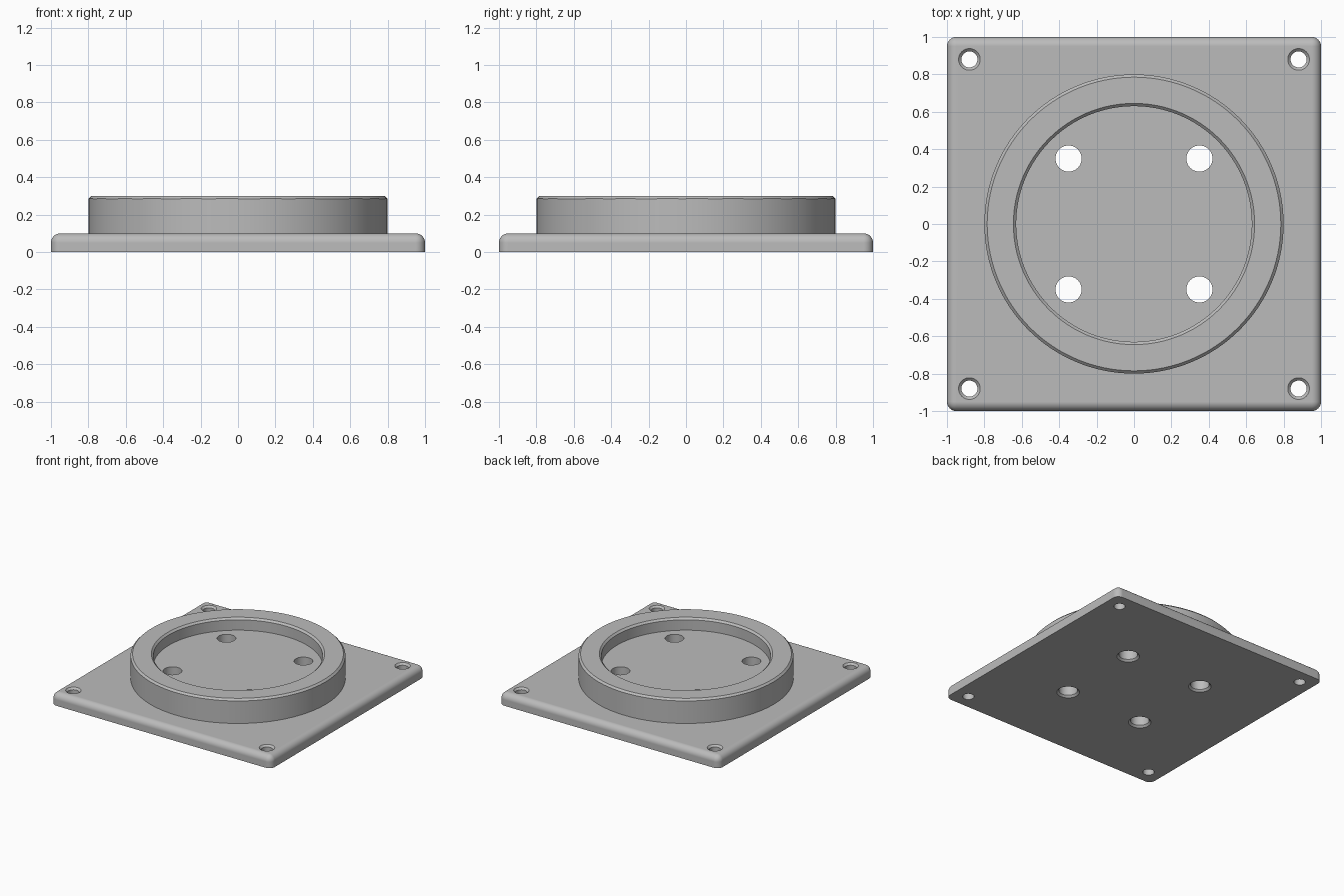
import bpy, bmesh, math

cube = bpy.data.objects.get("Cube")
if cube:
    bpy.data.objects.remove(cube, do_unlink=True)

metal = bpy.data.materials.new("plain grey metal")
metal.use_nodes = True
GREY = (0.5, 0.5, 0.5, 1)
metal.diffuse_color = GREY
metal.node_tree.nodes["Principled BSDF"].inputs["Base Color"].default_value = GREY


def make_object(name, bm):
    bmesh.ops.recalc_face_normals(bm, faces=bm.faces)
    mesh = bpy.data.meshes.new(name)
    bm.to_mesh(mesh)
    bm.free()
    mesh.materials.append(metal)
    obj = bpy.data.objects.new(name, mesh)
    bpy.context.collection.objects.link(obj)
    return obj


def lathe(name, profile, steps, centre=(0, 0)):
    """Spin an (r, z) profile that starts and ends on the axis into a solid."""
    bm = bmesh.new()
    verts = [bm.verts.new((r, 0, z)) for r, z in profile]
    edges = [bm.edges.new(pair) for pair in zip(verts, verts[1:])]
    bmesh.ops.spin(bm, geom=verts + edges, cent=(0, 0, 0), axis=(0, 0, 1),
                   angle=math.tau, steps=steps, use_duplicate=False)
    bmesh.ops.remove_doubles(bm, verts=bm.verts, dist=1e-5)
    bmesh.ops.translate(bm, verts=bm.verts, vec=(*centre, 0))
    return make_object(name, bm)


def combine(target, tool, operation):
    mod = target.modifiers.new(tool.name, "BOOLEAN")
    mod.operation = operation
    mod.solver = "EXACT"
    mod.object = tool
    bpy.context.view_layer.objects.active = target
    bpy.ops.object.modifier_apply(modifier=mod.name)
    bpy.data.objects.remove(tool, do_unlink=True)


# Square base plate, rounded on its top and upright edges
THICK, FILLET, CHAMFER = 0.1, 0.05, 0.015
bm = bmesh.new()
bmesh.ops.create_cube(bm, size=2)
for v in bm.verts:
    v.co.z = THICK if v.co.z > 0 else 0
rounded = [e for e in bm.edges if any(v.co.z > 0 for v in e.verts)]
bmesh.ops.bevel(bm, geom=rounded, offset=FILLET, segments=8, profile=0.5,
                affect="EDGES")
flange = make_object("flange_plate", bm)

# Round raised boss with a shallow recess and chamfered rims
OUTER, BORE, FLOOR, TOP = 0.8, 0.63, 0.2, 0.3
boss = lathe("boss", [
    (0, FILLET), (OUTER, FILLET), (OUTER, TOP - CHAMFER), (OUTER - CHAMFER, TOP),
    (BORE + CHAMFER, TOP), (BORE, TOP - CHAMFER), (BORE, FLOOR), (0, FLOOR)], 128)
combine(flange, boss, "UNION")

# Mounting holes, chamfered above at the corners and below in the recess
CORNER, INNER, LIP = 0.043, 0.07, 0.02
for sx in (-1, 1):
    for sy in (-1, 1):
        hole = lathe("corner_hole", [
            (0, -LIP), (CORNER, -LIP), (CORNER, THICK - CHAMFER),
            (CORNER + CHAMFER + LIP, THICK + LIP), (0, THICK + LIP)],
            48, (0.88 * sx, 0.88 * sy))
        combine(flange, hole, "DIFFERENCE")
        hole = lathe("recess_hole", [
            (0, -LIP), (INNER + CHAMFER + LIP, -LIP), (INNER, CHAMFER),
            (INNER, TOP), (0, TOP)], 48, (0.35 * sx, 0.35 * sy))
        combine(flange, hole, "DIFFERENCE")

# Smooth curved walls, keep machined edges crisp
bpy.ops.object.select_all(action="DESELECT")
flange.select_set(True)
bpy.context.view_layer.objects.active = flange
bpy.ops.object.shade_smooth_by_angle(angle=math.radians(30))
weighted = flange.modifiers.new("flat_face_normals", "WEIGHTED_NORMAL")
weighted.keep_sharp = True
